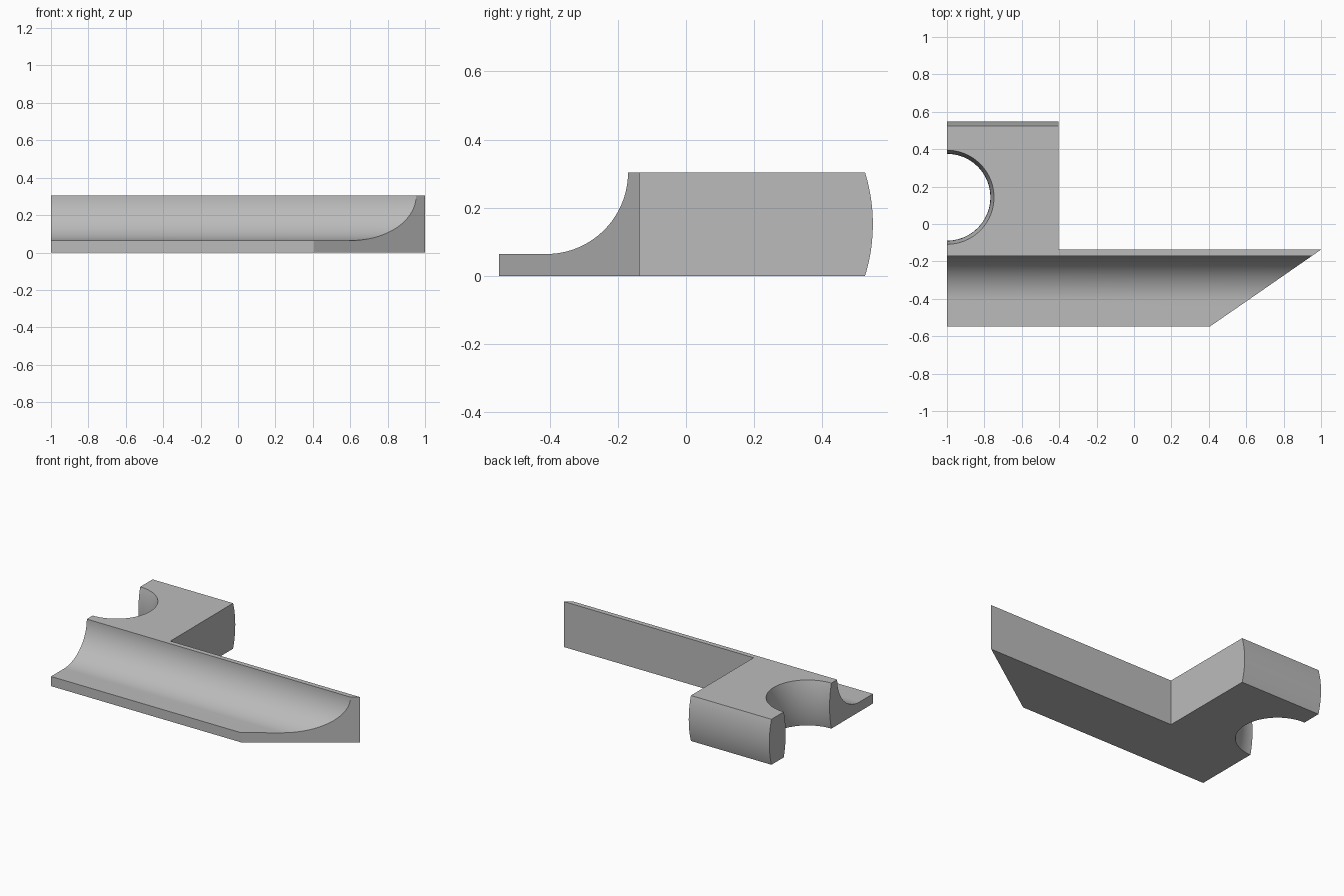
import bpy, bmesh, math
from mathutils import Vector

cube = bpy.data.objects.get("Cube")
if cube:
    bpy.data.objects.remove(cube, do_unlink=True)

HEIGHT, FRONT, BACK = 0.304, -0.548, 0.548
LEDGE_Z, LIP_Y, WALL_Y, STEM_X = 0.0645, -0.17, -0.137, -0.404
MID = HEIGHT / 2

grey = bpy.data.materials.new("grey")
grey.use_nodes = True
colour = (0.5, 0.5, 0.5, 1)
grey.diffuse_color = colour
grey.node_tree.nodes["Principled BSDF"].inputs["Base Color"].default_value = colour


def make_object(name, bm):
    bmesh.ops.recalc_face_normals(bm, faces=bm.faces)
    mesh = bpy.data.meshes.new(name)
    bm.to_mesh(mesh)
    bm.free()
    mesh.materials.append(grey)
    obj = bpy.data.objects.new(name, mesh)
    bpy.context.collection.objects.link(obj)
    return obj


def prism(name, points, direction):
    bm = bmesh.new()
    face = bm.faces.new([bm.verts.new(p) for p in points])
    out = bmesh.ops.extrude_face_region(bm, geom=[face])
    verts = [g for g in out["geom"] if isinstance(g, bmesh.types.BMVert)]
    bmesh.ops.translate(bm, verts=verts, vec=direction)
    return make_object(name, bm)


def bulge(z, sagitta):
    """Circular bow: full at mid height, zero at top and bottom."""
    r = (MID ** 2 + sagitta ** 2) / (2 * sagitta)
    return math.sqrt(r * r - (z - MID) ** 2) - (r - sagitta)


# Side profile: flat ledge, concave cove, top, bowed back
radius = HEIGHT - LEDGE_Z
profile = [(FRONT, 0), (FRONT, LEDGE_Z)]
for i in range(33):
    a = math.pi / 2 * i / 32
    profile.append((LIP_Y - radius + radius * math.sin(a),
                    HEIGHT - radius * math.cos(a)))
for i in range(25):
    z = HEIGHT * (1 - i / 24)
    profile.append((BACK - 0.023 + bulge(z, 0.023), z))
body = prism("cove_bracket", [(-1, y, z) for y, z in profile], Vector((2.2, 0, 0)))

# Cutter that leaves the stem, the long bar and its slanted end
slope = (1 - 0.406) / (WALL_Y - FRONT)
low = FRONT - 0.1
outline = [(STEM_X, 1), (STEM_X, WALL_Y), (1, WALL_Y),
           (0.406 - 0.1 * slope, low), (2, low), (2, 1)]
outer_cutter = prism("outline_cutter", [(x, y, -0.1) for x, y in outline],
                     Vector((0, 0, 0.6)))

# Waisted round cutter for the half hole
bm = bmesh.new()
rings = []
for i in range(31):
    z = -0.04 + (HEIGHT + 0.08) * i / 30
    r = 0.2515 - bulge(z, 0.0195)
    rings.append([bm.verts.new((-1 + r * math.cos(t), 0.143 + r * math.sin(t), z))
                  for t in (math.tau * k / 96 for k in range(96))])
for a, b in zip(rings, rings[1:]):
    for k in range(96):
        n = (k + 1) % 96
        bm.faces.new((a[k], a[n], b[n], b[k]))
bm.faces.new(rings[0])
bm.faces.new(rings[-1])
hole_cutter = make_object("hole_cutter", bm)

bpy.ops.object.select_all(action="DESELECT")
body.select_set(True)
bpy.context.view_layer.objects.active = body
for cutter in (outer_cutter, hole_cutter):
    mod = body.modifiers.new(cutter.name, "BOOLEAN")
    mod.operation = "DIFFERENCE"
    mod.solver = "EXACT"
    mod.object = cutter
    bpy.ops.object.modifier_apply(modifier=mod.name)
    bpy.data.objects.remove(cutter, do_unlink=True)

bpy.ops.object.shade_smooth_by_angle(angle=math.radians(25))
